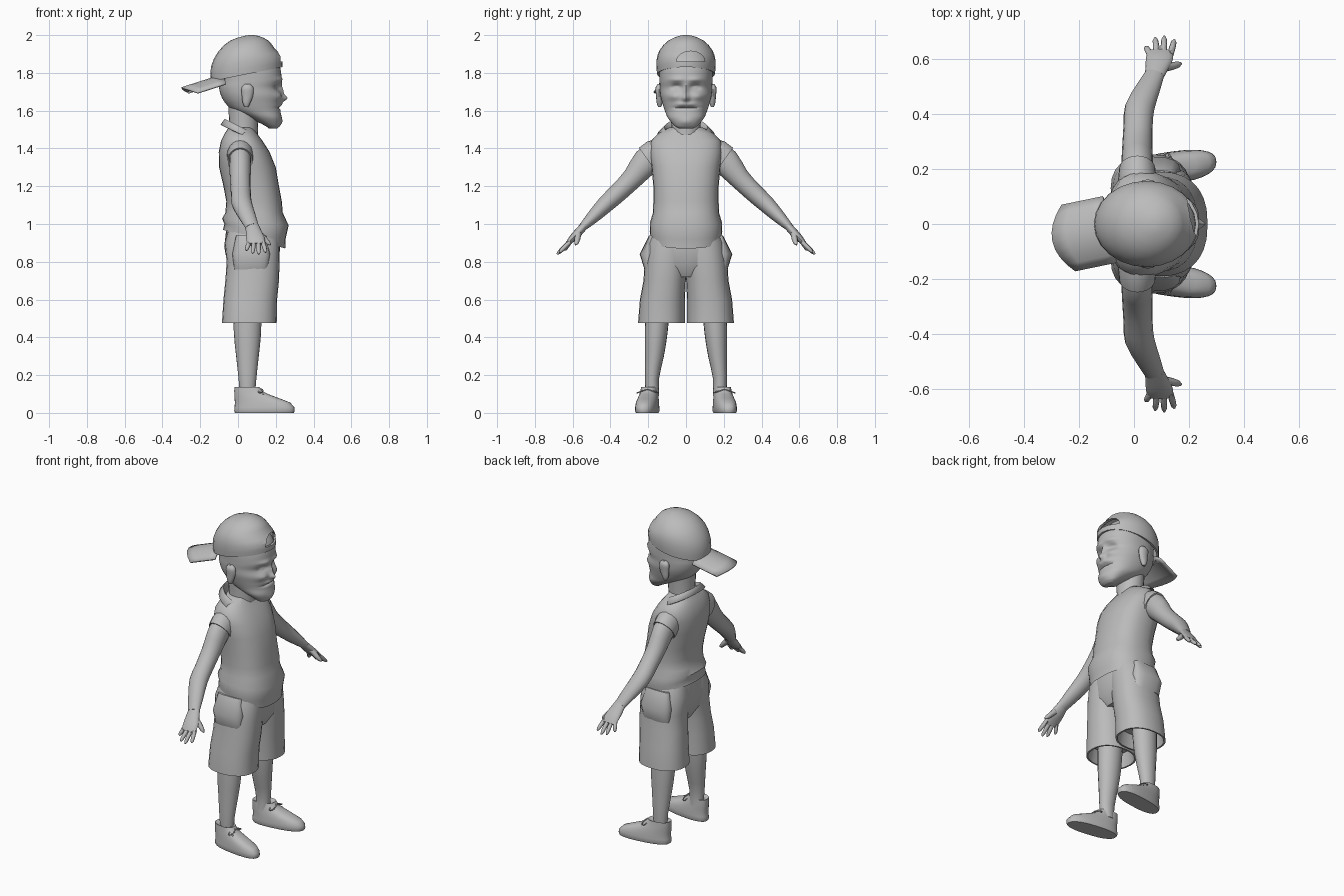
import bpy
import bmesh
import math
from mathutils import Vector

if "Cube" in bpy.data.objects:
    bpy.data.objects.remove(bpy.data.objects["Cube"], do_unlink=True)

# One plain clay colour for the whole figure
clay = bpy.data.materials.new("clay_grey")
clay.use_nodes = True
GREY = (0.5, 0.5, 0.5, 1)
clay.diffuse_color = GREY
clay.node_tree.nodes["Principled BSDF"].inputs["Base Color"].default_value = GREY

UNIT = 0.01  # all measurements below are in hundredths
SIDES = {"left": 1, "right": -1}
parts = []


def finish(name, bm):
    """Turn a bmesh into a named object in the scene."""
    bmesh.ops.recalc_face_normals(bm, faces=bm.faces)
    bmesh.ops.scale(bm, vec=Vector((UNIT, UNIT, UNIT)), verts=bm.verts)
    mesh = bpy.data.meshes.new(name)
    bm.to_mesh(mesh)
    bm.free()
    mesh.materials.append(clay)
    obj = bpy.data.objects.new(name, mesh)
    bpy.context.collection.objects.link(obj)
    parts.append(obj)
    return obj


def refine(rings, steps):
    """Smoothly interpolate extra rings between the given ones."""
    padded = [rings[0]] + rings + [rings[-1]]
    result = []
    for a, b, c, d in zip(padded, padded[1:], padded[2:], padded[3:]):
        for k in range(steps):
            t = k / steps
            result.append(tuple(
                q + t * (r - p + t * (2 * p - 5 * q + 4 * r - s
                                      + t * (3 * (q - r) + s - p))) / 2
                for p, q, r, s in zip(a, b, c, d)))
    return result + [rings[-1]]


def loft(name, rings, n=20, power=2, flat=True, steps=1, caps=(True, True), warp=None):
    """Skin rings of (x, y, z, radius_x, radius_across, tilt)."""
    rings = [tuple(r) + (0,) * (6 - len(r)) for r in rings]
    if steps > 1:
        rings = refine(rings, steps)
    bm = bmesh.new()
    loops = []
    for i, (x, y, z, rx, ry, tilt) in enumerate(rings):
        side, across = Vector((1, 0, tilt)), Vector((0, 1, 0))
        if not flat:
            before, after = rings[max(i - 1, 0)], rings[min(i + 1, len(rings) - 1)]
            along = (Vector(after[:3]) - Vector(before[:3])).normalized()
            side = Vector((1, 0, 0)) if abs(along.x) < 0.95 else Vector((0, 0, 1))
            side = (side - along * side.dot(along)).normalized()
            across = along.cross(side)
        loop = []
        for k in range(n):
            angle = math.tau * k / n
            c, s = (math.copysign(abs(f) ** (2 / power), f)
                    for f in (math.cos(angle), math.sin(angle)))
            p = Vector((x, y, z)) + side * (rx * c) + across * (ry * s)
            loop.append(bm.verts.new(warp(p) if warp else p))
        loops.append(loop)
    for low, high in zip(loops, loops[1:]):
        for k in range(n):
            m = (k + 1) % n
            bm.faces.new((low[k], low[m], high[m], high[k]))
    for wanted, loop in zip(caps, (loops[0], loops[-1])):
        if wanted:
            bm.faces.new(loop)
    return finish(name, bm)


def pair(name, rings, **options):
    """Build the same part on both sides of the body."""
    for label, s in SIDES.items():
        loft(f"{label}_{name}", [(r[0], s * r[1], *r[2:]) for r in rings], **options)


def thicken(obj, amount):
    mod = obj.modifiers.new("thickness", "SOLIDIFY")
    mod.thickness = amount * UNIT
    mod.offset = -1


# Head: lofted skull with the features raised or sunk by soft bumps
# Each bump is (y, z, spread_y, spread_z, depth)
BUMPS = [
    (0, 166.5, 1.6, 1.8, 3), (0, 171, 1.3, 3, 1.8),          # nose
    (5, 176.5, 4, 1.2, 1), (5, 172.5, 2.5, 1.6, -2),         # brow, socket
    (5, 172.2, 1.4, .8, 1), (6.5, 167.5, 3, 2, 1),           # eye, cheek
    (2, 161.5, 4, .6, -1.2), (2, 163.5, 3, 1, .8),           # mouth, upper lip
    (0, 154, 4, 2, .8),                                      # chin
]


def sculpt(p):
    if p.x > 8:
        fade = min((p.x - 8) / 6, 1)
        p.x += fade * sum(d * math.exp(-((abs(p.y) - y) / sy) ** 2 - ((p.z - z) / sz) ** 2)
                          for y, z, sy, sz, d in BUMPS)
    return p


loft("head", [
    (18.5, 0, 150.5, 2, 3.5), (18, 0, 152, 4, 6), (14.5, 0, 156, 8.5, 9.5),
    (10, 0, 160, 12.5, 11.2), (8, 0, 164, 14.7, 12.5), (7, 0, 168, 16, 13.5),
    (6, 0, 172, 16, 13.8), (6.5, 0, 176, 16.5, 14), (6, 0, 182, 16.5, 14),
    (5, 0, 187, 15.5, 13), (5, 0, 192, 11, 10)],
    n=96, power=2.2, steps=8, warp=sculpt)
loft("neck", [(3, 0, 142, 8, 8), (3, 0, 150, 7.5, 7.5), (3, 0, 160, 8, 8.5),
              (3, 0, 168, 8, 9)])
pair("ear", [(4.5, 14, 162, 1, .8), (4.5, 14, 164, 2, 1.5), (5, 14.2, 168, 3, 1.7),
             (5, 14.3, 172, 3.2, 1.9), (5, 14, 174, 1.5, 1)], n=12, steps=3)

# Backwards cap: thin dome with an arched strap opening over the forehead
cap = loft("cap_dome", [
    (4.5, 0, 179.3, 19, 15.3, .2), (4.5, 0, 186, 18.8, 15.7, .14),
    (4.5, 0, 192, 15, 14, .05), (6, 0, 197, 10.3, 9.5), (7, 0, 199.5, 4, 4),
    (7, 0, 200, 1, 1)], n=24, steps=2, caps=(False, True))
thicken(cap, 1.2)


def arch(p):
    p.z = max(p.z, 186)
    return p


cutter = loft("strap_cutter", [(16, 2.5, 186, 5.5, 7.5), (32, 2.5, 186, 5.5, 7.5)],
              flat=False, n=24, warp=arch)
cutter.hide_render = True
cut = cap.modifiers.new("strap_opening", "BOOLEAN")
cut.operation = "DIFFERENCE"
cut.object = cutter
bpy.context.view_layer.objects.active = cap
for mod in list(cap.modifiers):
    bpy.ops.object.modifier_apply(modifier=mod.name)
parts.remove(cutter)
bpy.data.objects.remove(cutter, do_unlink=True)

# Cap brim: a curved sheet turned slightly off the back
bm = bmesh.new()
out, wide = Vector((-.97, -.2, 0)), Vector((.2, -.97, 0))
rows = []
for i in range(5):
    row = []
    for j in range(9):
        u = j / 4 - 1
        reach = 4 + i / 4 * (21.5 - 6 * u * u)
        p = Vector((-5, -1.2, 0)) + out * reach + wide * (12.5 * u)
        p.z = 177.5 - .31 * (reach - 9.3) - 4.5 * u * u
        row.append(bm.verts.new(p))
    rows.append(row)
for a, b in zip(rows, rows[1:]):
    for j in range(8):
        bm.faces.new((a[j], b[j], b[j + 1], a[j + 1]))
thicken(finish("cap_brim", bm), 1)

# Sleeveless shirt with a loose folded hem, armhole rims and a turned collar
loft("shirt", [
    (8.5, 0, 97, 14, 16.5, -.3), (8.5, 0, 92, 16.5, 18.5, -.3),
    (9, 0, 96, 16.2, 19.2, -.25), (9.2, 0, 101, 17.6, 19, -.1),
    (8.5, 0, 106, 15.2, 17.5), (8.5, 0, 112, 14.7, 17.3), (7, 0, 120, 14.7, 17.3),
    (5, 0, 130, 15, 18.2), (3.3, 0, 138, 13.5, 19.3), (2, 0, 144, 11, 18.6),
    (1.5, 0, 148, 8.5, 14.5), (1.5, 0, 151, 6.5, 9)], n=28, power=2.4)
pair("armhole", [(1.2, 11, 139, 6, 7), (1.2, 16, 136.5, 7, 8.5), (1.2, 20, 133.5, 6.6, 8.4),
                 (1.2, 19.5, 134, 5, 6)], flat=False)
collar = loft("collar", [(3, 0, 146, 7.5, 9, -.55), (2, 0, 151.2, 9, 11.5, -.5),
                         (2.2, 0, 147.5, 11.5, 15.2, -.45)], n=24, caps=(False, False))
thicken(collar, .6)

# Arms, palms and fingers
pair("arm", [(1.2, 14, 138, 5.5, 7), (1.2, 21, 133, 5.8, 7.4), (1.2, 28, 124.5, 5.5, 5.7),
             (1.5, 36, 116.5, 5.3, 5), (2, 42, 111, 5.4, 4.6), (5, 49, 104, 4.5, 3.5),
             (7.5, 54.5, 98.5, 3.6, 2.2)], flat=False, steps=2, n=16)
pair("palm", [(7.5, 54, 99, 3.5, 2.1), (8.5, 57.5, 95, 4.4, 2.2), (9.3, 60.5, 92, 4.9, 1.8),
              (9.5, 62.8, 89.3, 4.5, 1.2)], flat=False, steps=2, n=16)
TIPS = {"little": (4.3, 64.5, 86), "ring": (7.7, 67.8, 84.5),
        "middle": (11, 68.3, 84), "index": (14.7, 67, 85)}
for i, (finger, tip) in enumerate(TIPS.items()):
    base = Vector((6 + 2.4 * i, 61.5, 90.5))
    tip = Vector(tip)
    pair(finger + "_finger", [(*base.lerp(tip, t), r, r) for t, r in
                              ((0, 1.2), (.5, 1.2), (.85, 1), (1, .4))], flat=False, n=8)
pair("thumb", [(10.5, 57, 95.5, 1.8, 1.8), (14, 57.5, 92, 1.5, 1.5),
               (16, 58, 90, 1.2, 1.2), (17.2, 58.5, 89, .4, .4)], flat=False, n=8)

# Baggy shorts: waist, two open legs and bulging hip pockets
loft("shorts_waist", [(8, 0, 72, 10, 10), (8, 0, 78, 13.5, 18), (7.5, 0, 88, 14.8, 20),
                      (8, 0, 99, 14, 17)], n=24, power=2.4)
pair("shorts_leg", [
    (6, 13, 56, 12, 10), (6, 13, 47.5, 13.5, 11.5), (6, 13, 47.5, 14.5, 12.4),
    (6.5, 12.5, 60, 14.2, 11.9), (7.5, 11.3, 70, 14.2, 11.2), (8, 10.3, 80, 14, 11.6),
    (7.5, 9, 90, 14.6, 11.5), (8, 8, 98, 13, 9)], n=24, power=2.3)
pair("hip_pocket", [(7, 18, 94, 8, 1.5), (7, 19, 84, 10, 5.5), (7, 19, 76, 9, 3)],
     n=16, power=2.5)

# Bare legs
pair("leg", [(5, 17.8, 9, 4, 3.6), (5, 18, 18, 4.7, 3.7), (5, 16.7, 30, 6, 5),
             (5, 15.8, 42, 7.2, 6), (5, 15, 56, 7.5, 6.5)], steps=2)

# Shoes turned slightly outwards, with laces and a bow
for label, s in SIDES.items():
    def splay(p, s=s):
        p.y = s * (p.y + 20 + .13 * (p.x - 10))
        return p

    loft(label + "_shoe", [
        (14, 0, 0, 15.6, 5.4), (14, 0, 1, 16, 5.9), (14, 0, 3, 15.9, 5.8),
        (13, 0, 5.5, 14.6, 5.6), (10.3, 0, 7.5, 12.2, 5.2), (7.2, 0, 9.8, 9.1, 4.8),
        (5.5, 0, 11.5, 7.5, 4.5), (4.7, 0, 13.8, 6.6, 4.3), (4.7, 0, 12.5, 4.5, 3)],
        n=28, power=2.5, warp=splay)
    for i in range(3):
        x, z = 12.5 + 2.6 * i, 11.6 - 1.6 * i
        loft(f"{label}_lace_{i}", [(x + d, y, z - abs(y) * .45, .4, .4) for d, y in
                                  ((-.8, -4), (0, 0), (.8, 4))], flat=False, n=6, warp=splay)
    for name, way in (("inner", -1), ("outer", 1)):
        loop = [(12 + 1.3 * math.sin(a), way * (2.8 - 2.8 * math.cos(a)),
                 12.6 - (1 - math.cos(a)), .35, .35)
                for a in (math.tau * k / 10 for k in range(11))]
        loft(f"{label}_bow_{name}", loop, flat=False, n=6, warp=splay)

# Smooth shading with crisp edges
bpy.ops.object.select_all(action="DESELECT")
for obj in parts:
    obj.select_set(True)
bpy.context.view_layer.objects.active = parts[0]
bpy.ops.object.shade_smooth_by_angle(angle=math.radians(45))
